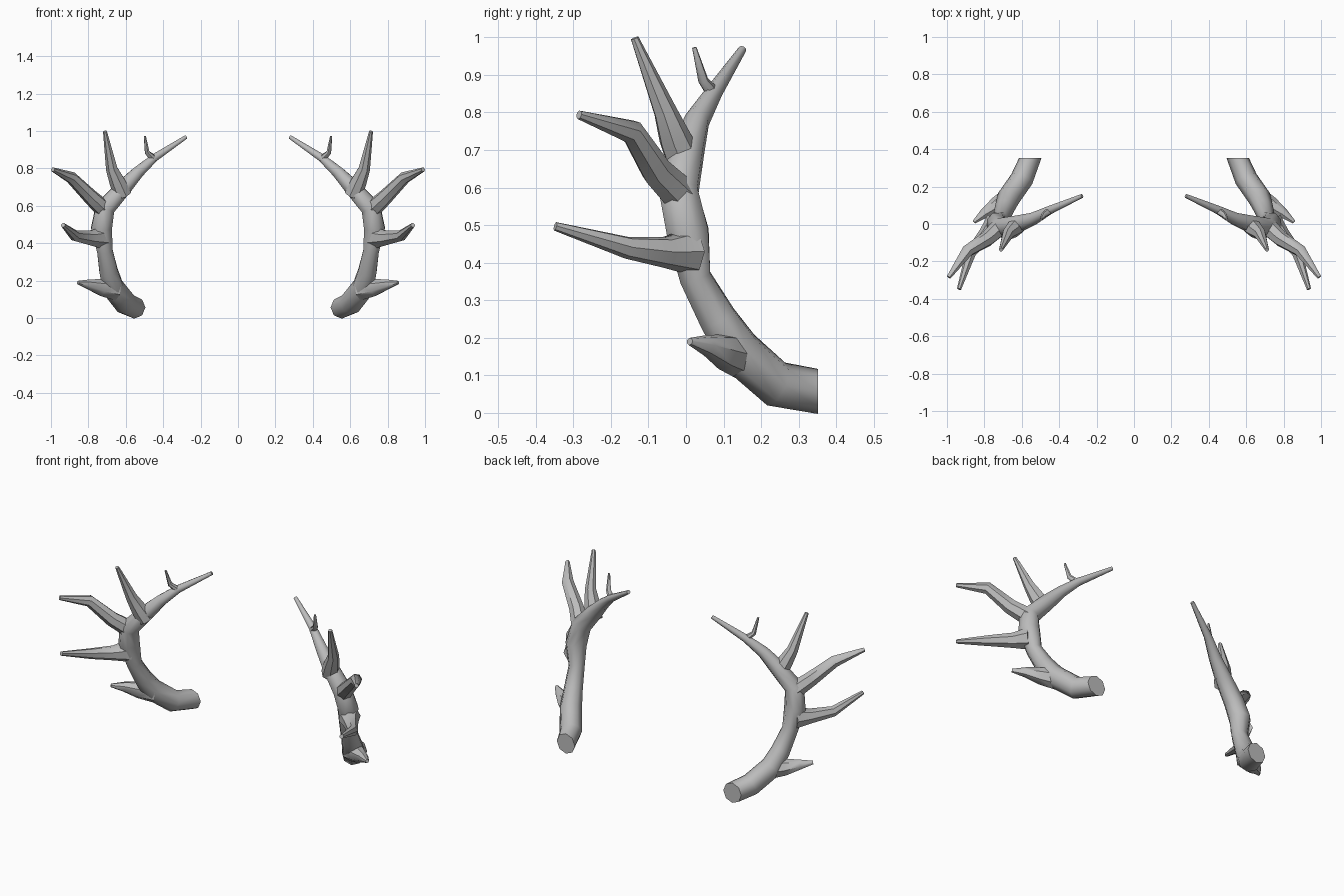
import bpy, bmesh, math
from mathutils import Vector

cube = bpy.data.objects.get("Cube")
if cube:
    bpy.data.objects.remove(cube)

horn = bpy.data.materials.new("horn_grey")
horn.use_nodes = True
horn.diffuse_color = (0.5, 0.5, 0.5, 1)
horn.node_tree.nodes["Principled BSDF"].inputs["Base Color"].default_value = (0.5, 0.5, 0.5, 1)


def branch(name, path, sides=7, start=None):
    """Loft a tapering tube through (x, y, z, radius) points, mirrored in x."""
    pts = [Vector(p[:3]) for p in path]
    steps = [(b - a).normalized() for a, b in zip(pts, pts[1:])]
    tangents = [start or steps[0]]
    tangents += [(a + b).normalized() for a, b in zip(steps, steps[1:])] + [steps[-1]]
    side = Vector((0, 0, 1)).cross(tangents[0]).normalized()
    bm = bmesh.new()
    rings = []
    for i, (p, t) in enumerate(zip(pts, tangents)):
        if i:
            side = tangents[i - 1].rotation_difference(t) @ side
        up = t.cross(side)
        rings.append([bm.verts.new(p + path[i][3] * (
            side * math.cos(math.tau * k / sides) + up * math.sin(math.tau * k / sides)))
            for k in range(sides)])
    for a, b in zip(rings, rings[1:]):
        for k in range(sides):
            n = (k + 1) % sides
            bm.faces.new((a[k], a[n], b[n], b[k]))
    bm.faces.new(rings[0][::-1])
    bm.faces.new(rings[-1])
    bmesh.ops.recalc_face_normals(bm, faces=bm.faces)
    mesh = bpy.data.meshes.new(name)
    bm.to_mesh(mesh)
    bm.free()
    mesh.materials.append(horn)
    obj = bpy.data.objects.new(name, mesh)
    bpy.context.collection.objects.link(obj)
    obj.modifiers.new("mirror", "MIRROR").use_mirror_merge = False
    bpy.ops.object.select_all(action="DESELECT")
    obj.select_set(True)
    bpy.context.view_layer.objects.active = obj
    bpy.ops.object.shade_smooth_by_angle(angle=math.radians(50))


# Main beam, from the flat base up to the rear tip
branch("main_beam", [
    (0.555, 0.352, 0.057, 0.06), (0.60, 0.24, 0.077, 0.062), (0.67, 0.14, 0.165, 0.062),
    (0.692, 0.085, 0.25, 0.053), (0.712, 0.025, 0.36, 0.045), (0.73, 0.005, 0.48, 0.06),
    (0.71, -0.02, 0.59, 0.056), (0.61, 0.005, 0.70, 0.046), (0.535, 0.03, 0.78, 0.034),
    (0.45, 0.075, 0.855, 0.023), (0.278, 0.15, 0.968, 0.011)],
    sides=8, start=Vector((0, -1, 0)))

# Tines, from lowest to highest
branch("brow_tine", [
    (0.655, 0.145, 0.15, 0.058), (0.73, 0.10, 0.163, 0.048),
    (0.80, 0.055, 0.18, 0.028), (0.855, 0.01, 0.19, 0.010)])
branch("lower_front_tine", [
    (0.735, 0.01, 0.43, 0.062), (0.79, -0.055, 0.428, 0.042),
    (0.872, -0.155, 0.44, 0.03), (0.935, -0.348, 0.497, 0.012)])
branch("upper_front_tine", [
    (0.71, -0.01, 0.575, 0.05), (0.785, -0.08, 0.645, 0.042),
    (0.89, -0.145, 0.75, 0.033), (0.99, -0.285, 0.794, 0.012)])
branch("upright_tine", [
    (0.615, 0.0, 0.66, 0.05), (0.645, -0.03, 0.73, 0.044),
    (0.675, -0.055, 0.80, 0.032), (0.711, -0.137, 0.998, 0.011)])
branch("small_prong", [
    (0.445, 0.075, 0.848, 0.02), (0.485, 0.046, 0.885, 0.014), (0.498, 0.022, 0.973, 0.006)])
